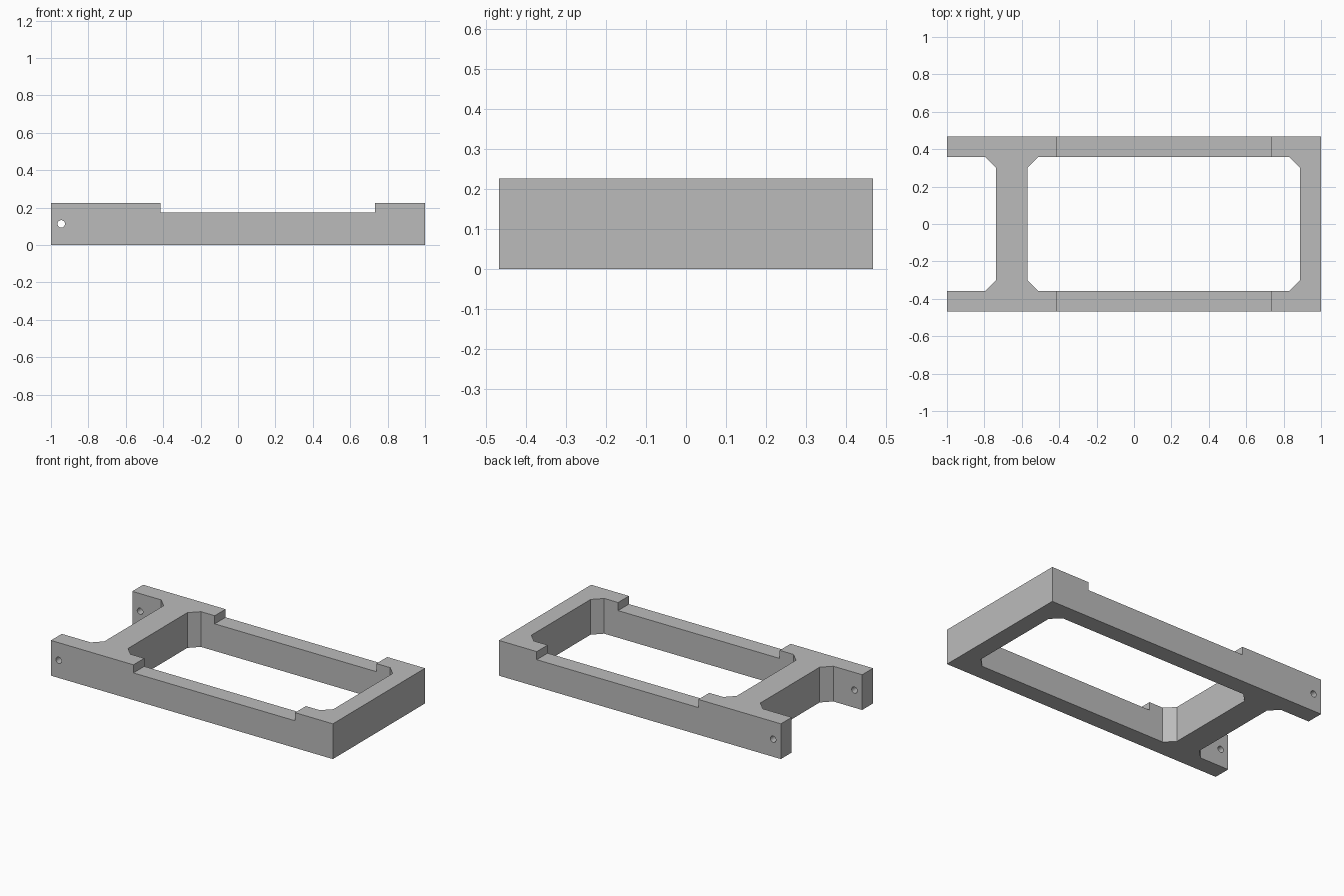
import bpy
import math

cube = bpy.data.objects.get("Cube")
if cube:
    bpy.data.objects.remove(cube, do_unlink=True)

HALF_WIDTH = 0.467
INNER = 0.357
HEIGHT = 0.226
CHAMFER = 0.057

grey = bpy.data.materials.new("plain grey")
grey.use_nodes = True
colour = (0.5, 0.5, 0.5, 1)
grey.diffuse_color = colour
grey.node_tree.nodes["Principled BSDF"].inputs["Base Color"].default_value = colour


def prism(name, outline, z0, z1):
    """Extrude a counter-clockwise plan outline from z0 to z1."""
    n = len(outline)
    verts = [(x, y, z) for z in (z0, z1) for x, y in outline]
    faces = [tuple(reversed(range(n))), tuple(range(n, 2 * n))]
    faces += [(i, (i + 1) % n, (i + 1) % n + n, i + n) for i in range(n)]
    mesh = bpy.data.meshes.new(name)
    mesh.from_pydata(verts, [], faces)
    mesh.materials.append(grey)
    obj = bpy.data.objects.new(name, mesh)
    bpy.context.collection.objects.link(obj)
    return obj


def rect(x0, x1, y):
    return [(x0, -y), (x1, -y), (x1, y), (x0, y)]


def chamfered(x0, x1, y, c):
    return [(x0 + c, -y), (x1 - c, -y), (x1, -y + c), (x1, y - c),
            (x1 - c, y), (x0 + c, y), (x0, y - c), (x0, -y + c)]


# Solid block for the whole frame
frame = prism("bracket_frame", rect(-1, 1, HALF_WIDTH), 0, HEIGHT)

# Window, open end slot and the step along the side rails
cutters = [
    prism("window_cutter", chamfered(-0.57, 0.887, INNER, CHAMFER), -0.1, 0.4),
    prism("end_slot_cutter", chamfered(-1.3, -0.738, INNER, CHAMFER), -0.1, 0.4),
    prism("rail_step_cutter", rect(-0.415, 0.732, 0.6), 0.174, 0.4),
]

# Pin hole through both end lugs
bpy.ops.mesh.primitive_cylinder_add(
    vertices=32, radius=0.02, depth=1.2,
    location=(-0.945, 0, HEIGHT / 2), rotation=(math.pi / 2, 0, 0))
hole = bpy.context.object
hole.name = "pin_hole_cutter"
hole.data.materials.append(grey)
cutters.append(hole)

for cutter in cutters:
    cutter.hide_render = True
    cutter.hide_set(True)
    mod = frame.modifiers.new(cutter.name, "BOOLEAN")
    mod.operation = "DIFFERENCE"
    mod.solver = "EXACT"
    mod.object = cutter
